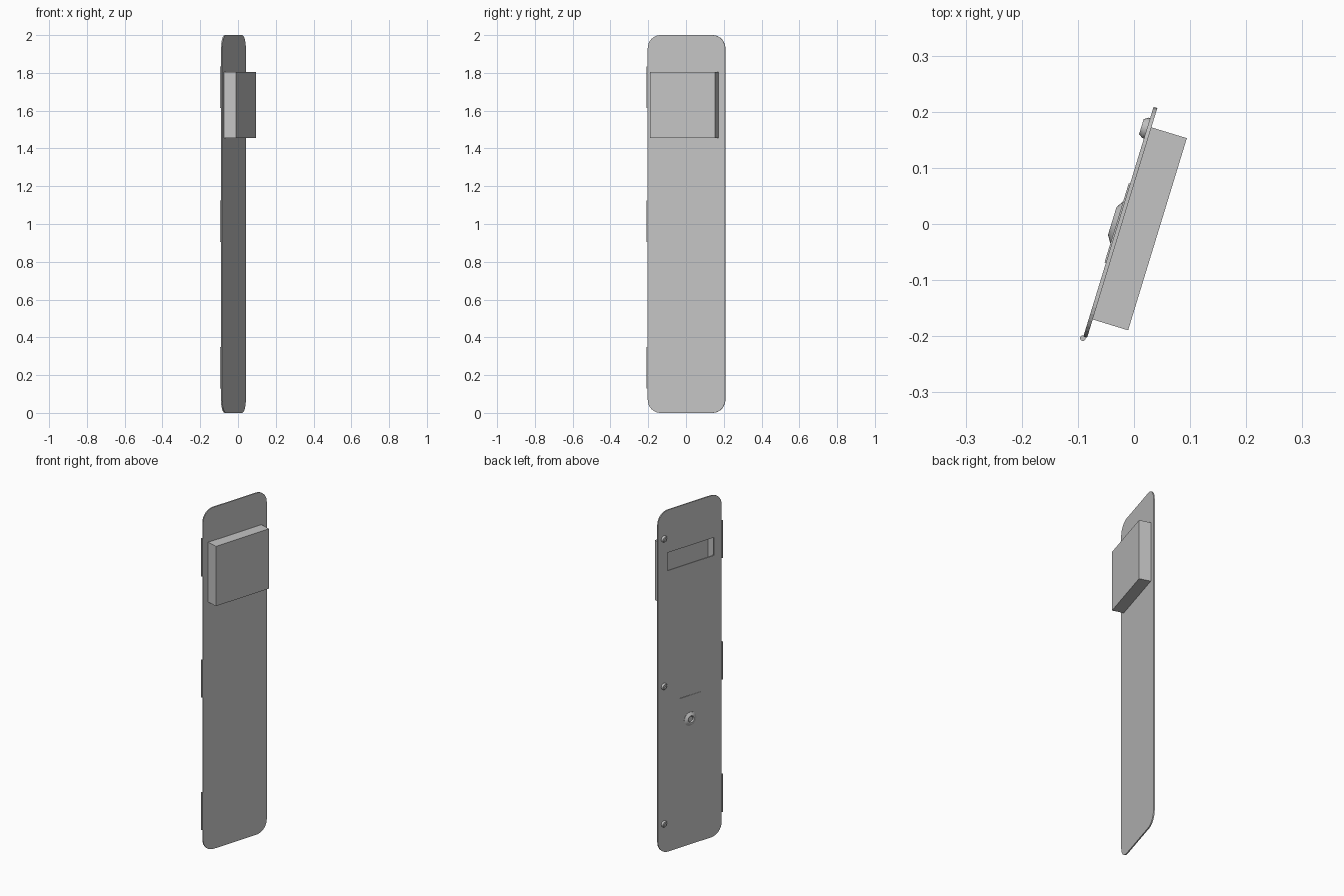
import bpy, bmesh, math
from mathutils import Matrix, Vector

cube = bpy.data.objects.get("Cube")
if cube:
    bpy.data.objects.remove(cube, do_unlink=True)

grey = bpy.data.materials.new("Plain grey")
grey.use_nodes = True
colour = (0.55, 0.55, 0.55, 1)
grey.diffuse_color = colour
grey.node_tree.nodes["Principled BSDF"].inputs["Base Color"].default_value = colour

# Door frame: local x points out of the box side, y runs along the width
FRAME = Matrix.Translation((-0.021, 0.002, 0)) @ Matrix.Rotation(math.radians(-17), 4, "Z")
THICK = 0.007
HALF_WIDTH = 0.214
HEIGHT = 2.0
CORNER = 0.07


def add_object(name, bm, smooth=False):
    bmesh.ops.recalc_face_normals(bm, faces=bm.faces)
    mesh = bpy.data.meshes.new(name)
    bm.to_mesh(mesh)
    bm.free()
    mesh.materials.append(grey)
    obj = bpy.data.objects.new(name, mesh)
    bpy.context.collection.objects.link(obj)
    obj.matrix_world = FRAME
    bpy.ops.object.select_all(action="DESELECT")
    obj.select_set(True)
    bpy.context.view_layer.objects.active = obj
    if smooth:
        bpy.ops.object.shade_smooth_by_angle(angle=math.radians(30))
    return obj


def block(low, high):
    low, high = Vector(low), Vector(high)
    bm = bmesh.new()
    bmesh.ops.create_cube(bm, size=1)
    bmesh.ops.scale(bm, vec=high - low, verts=bm.verts)
    bmesh.ops.translate(bm, vec=(low + high) / 2, verts=bm.verts)
    return bm


def turned_part(name, profile, y, z, steps=24):
    """Revolve (radius, height) points about the door's back-facing axis."""
    bm = bmesh.new()
    verts = [bm.verts.new((-THICK - h, r, 0)) for r, h in profile]
    edges = [bm.edges.new(pair) for pair in zip(verts, verts[1:])]
    bmesh.ops.spin(bm, geom=verts + edges, cent=(0, 0, 0), axis=(1, 0, 0),
                   angle=math.tau, steps=steps)
    bmesh.ops.remove_doubles(bm, verts=bm.verts, dist=0.0001)
    bmesh.ops.translate(bm, vec=(0, y, z), verts=bm.verts)
    return add_object(name, bm, smooth=True)


# Door panel with rounded corners
bm = bmesh.new()
outline = []
corners = [(1, 1, 0), (-1, 1, 90), (-1, -1, 180), (1, -1, 270)]
for sy, sz, start in corners:
    cy = sy * (HALF_WIDTH - CORNER)
    cz = HEIGHT / 2 + sz * (HEIGHT / 2 - CORNER)
    for i in range(9):
        a = math.radians(start + 90 * i / 8)
        outline.append(bm.verts.new((0, cy + CORNER * math.cos(a), cz + CORNER * math.sin(a))))
face = bm.faces.new(outline)
extruded = bmesh.ops.extrude_face_region(bm, geom=[face], use_keep_orig=True)
moved = [g for g in extruded["geom"] if isinstance(g, bmesh.types.BMVert)]
bmesh.ops.translate(bm, vec=(-THICK, 0, 0), verts=moved)
panel = add_object("door_panel", bm)

# Letter slot cut through the panel
cutter = add_object("slot_cutter", block((-0.03, -0.162, 1.645), (0.03, 0.152, 1.75)))
cutter.hide_render = True
cut = panel.modifiers.new("Slot", "BOOLEAN")
cut.operation = "DIFFERENCE"
cut.solver = "EXACT"
cut.object = cutter
bpy.ops.object.select_all(action="DESELECT")
panel.select_set(True)
bpy.context.view_layer.objects.active = panel
bpy.ops.object.modifier_apply(modifier=cut.name)
bpy.data.objects.remove(cutter, do_unlink=True)

# Hollow letter box, open towards the slot
bm = block((0, -0.18, 1.455), (0.066, 0.178, 1.805))
back = min(bm.faces, key=lambda f: f.calc_center_median().x)
bmesh.ops.delete(bm, geom=[back], context="FACES_ONLY")
box = add_object("letter_box", bm)
shell = box.modifiers.new("Walls", "SOLIDIFY")
shell.thickness = 0.008
shell.offset = -1

# Hinge barrels along one edge
for i, z in enumerate((0.24, 1.015, 1.725)):
    bm = bmesh.new()
    bmesh.ops.create_cone(bm, cap_ends=True, segments=16, radius1=0.005, radius2=0.005, depth=0.22)
    bmesh.ops.translate(bm, vec=(-THICK, -HALF_WIDTH - 0.003, z), verts=bm.verts)
    add_object(f"hinge_{i + 1}", bm, smooth=True)

# Bolts along the opposite edge
bolt_profile = [(0.019, 0), (0.019, 0.003), (0.014, 0.0105),
                (0.007, 0.0105), (0.006, 0.005), (0, 0.005)]
for i, z in enumerate((0.17, 0.975, 1.838)):
    turned_part(f"bolt_{i + 1}", bolt_profile, 0.174, z, steps=16)

# Lock boss with a dished centre, and the plate above it
lock_profile = [(0.04, 0), (0.04, 0.002), (0.026, 0.011),
                (0.019, 0.011), (0.015, 0.003), (0, 0.003)]
turned_part("lock_boss", lock_profile, -0.002, 0.735)
add_object("name_plate", block((-THICK - 0.0025, -0.077, 0.80), (-THICK, 0.071, 0.874)))
